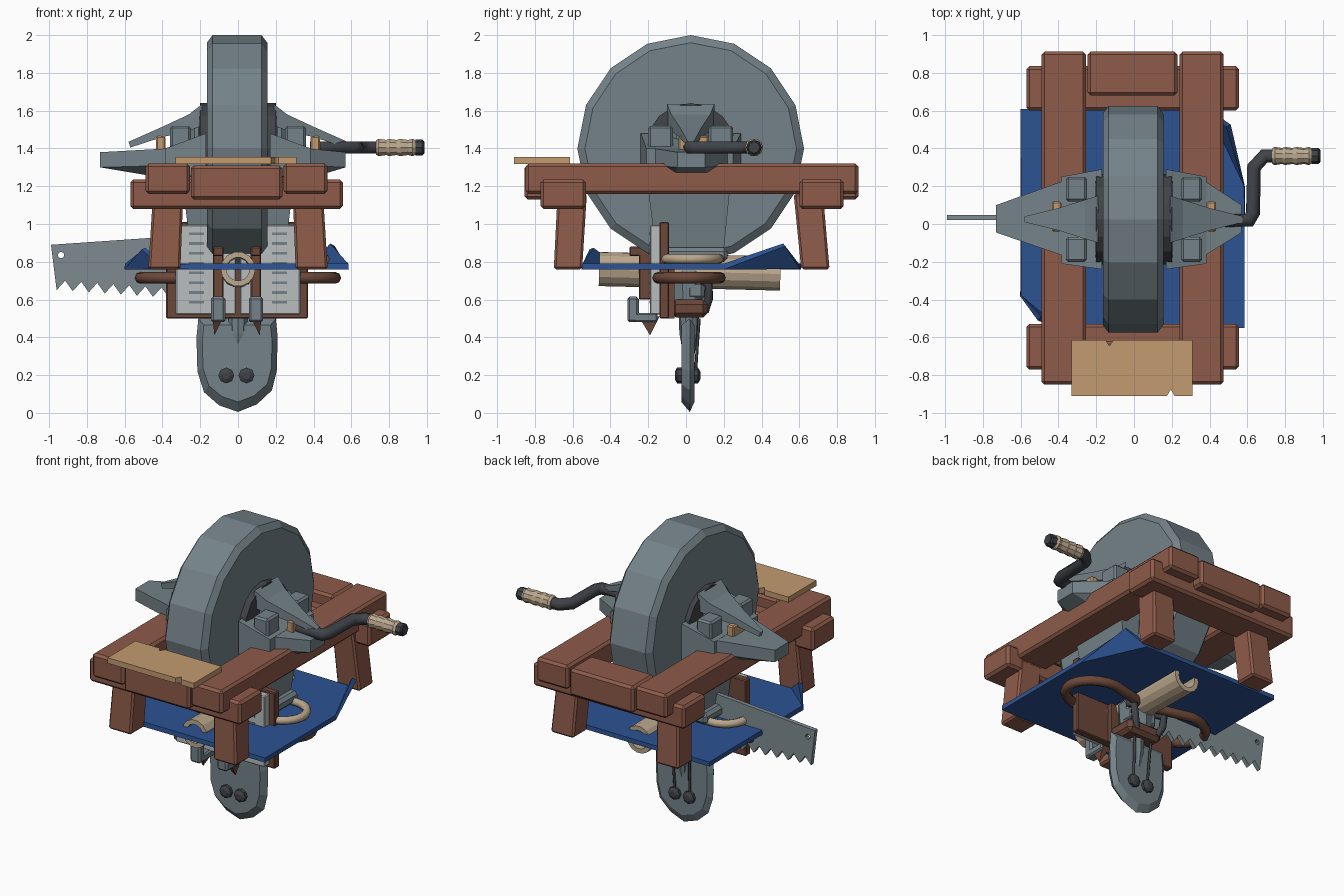
import bpy, bmesh, math
from mathutils import Vector

if "Cube" in bpy.data.objects:
    bpy.data.objects.remove(bpy.data.objects["Cube"])


def mat(name, r, g, b):
    m = bpy.data.materials.new(name)
    m.diffuse_color = (r, g, b, 1)
    m.use_nodes = True
    m.node_tree.nodes["Principled BSDF"].inputs["Base Color"].default_value = m.diffuse_color
    return m


STONE = mat("stone grey", .175, .225, .25)
STEEL = mat("saw steel", .21, .26, .28)
DARK = mat("dark iron", .05, .055, .065)
WOOD = mat("red brown wood", .27, .105, .068)
LEATHER = mat("dark leather", .15, .065, .042)
PLANK = mat("pale plank", .55, .33, .16)
WRAP = mat("beige wrap", .50, .39, .27)
BLUE = mat("blue cloth", .025, .085, .29)
PAPER = mat("paper grey", .48, .51, .52)


def finish(name, bm, m, bevel=0):
    if bevel:
        bmesh.ops.bevel(bm, geom=bm.edges[:], offset=bevel, segments=1, affect='EDGES')
    bmesh.ops.recalc_face_normals(bm, faces=bm.faces)
    me = bpy.data.meshes.new(name)
    bm.to_mesh(me)
    bm.free()
    me.materials.append(m)
    o = bpy.data.objects.new(name, me)
    bpy.context.collection.objects.link(o)
    return o


def hull(name, pts, m, bevel=0):
    bm = bmesh.new()
    for p in pts:
        bm.verts.new(p)
    r = bmesh.ops.convex_hull(bm, input=bm.verts[:])
    junk = set(r["geom_interior"]) | set(r["geom_unused"])
    bmesh.ops.delete(bm, geom=[v for v in junk if isinstance(v, bmesh.types.BMVert)], context='VERTS')
    bmesh.ops.dissolve_limit(bm, angle_limit=.02, verts=bm.verts[:], edges=bm.edges[:])
    return finish(name, bm, m, bevel)


def box(name, x0, x1, y0, y1, z0, z1, m, bevel=0):
    return hull(name, [(x, y, z) for x in (x0, x1) for y in (y0, y1) for z in (z0, z1)], m, bevel)


def rect_x(x, y0, y1, z0, z1):
    return [(x, y, z) for y in (y0, y1) for z in (z0, z1)]


def rect_z(z, x0, x1, y0, y1):
    return [(x, y, z) for x in (x0, x1) for y in (y0, y1)]


def lathe(name, prof, n, m, origin, axis=(1, 0, 0), closed=False):
    """Spin (distance along axis, radius) points around an axis."""
    bm = bmesh.new()
    q = Vector((1, 0, 0)).rotation_difference(Vector(axis))
    rings = []
    for t, r in prof:
        rings.append([bm.verts.new(q @ Vector((t, r * math.cos(a), r * math.sin(a))) + Vector(origin))
                      for a in (2 * math.pi * i / n for i in range(n))])
    pairs = list(zip(rings, rings[1:])) + ([(rings[-1], rings[0])] if closed else [])
    for a, b in pairs:
        for i in range(n):
            j = (i + 1) % n
            bm.faces.new((a[i], a[j], b[j], b[i]))
    if not closed:
        bm.faces.new(rings[0])
        bm.faces.new(rings[-1])
    return finish(name, bm, m)


def plate(name, outline, to3d, offset, m):
    """Extrude a 2D outline, mapped to 3D, by an offset vector."""
    bm = bmesh.new()
    f = bm.faces.new([bm.verts.new(to3d(*p)) for p in outline])
    r = bmesh.ops.extrude_face_region(bm, geom=[f])
    bmesh.ops.translate(bm, vec=offset, verts=[v for v in r["geom"] if isinstance(v, bmesh.types.BMVert)])
    return finish(name, bm, m)


def tube(name, pts, r, m, res=1):
    cu = bpy.data.curves.new(name, 'CURVE')
    cu.dimensions = '3D'
    cu.bevel_depth, cu.bevel_resolution, cu.use_fill_caps = r, res, True
    s = cu.splines.new('POLY')
    s.points.add(len(pts) - 1)
    for p, c in zip(s.points, pts):
        p.co = (*c, 1)
    tmp = bpy.data.objects.new(name + "_tmp", cu)
    bpy.context.collection.objects.link(tmp)
    bpy.context.view_layer.update()
    me = bpy.data.meshes.new_from_object(tmp.evaluated_get(bpy.context.evaluated_depsgraph_get()))
    bpy.data.objects.remove(tmp)
    me.materials.clear()
    me.materials.append(m)
    o = bpy.data.objects.new(name, me)
    bpy.context.collection.objects.link(o)
    return o


# Grinding wheel and its dark hub disc
C = (0, .025, 1.4)
lathe("grinding_wheel", [(-.165, .56), (-.135, .6), (.125, .6), (.155, .56)], 16, STONE, C)
lathe("hub_disc", [(-.205, .19), (-.2, .24), (.2, .24), (.205, .19)], 16, DARK, C)

# Table frame, cross beams and legs
for s, side in ((-1, "left"), (1, "right")):
    xa, xb = (-.49, -.255) if s < 0 else (.24, .475)
    box(side + "_long_beam", xa, xb, -.85, .912, 1.16, 1.32, WOOD, .016)
    for y0, end in ((-.68, "front"), (.57, "back")):
        lean = .04 if y0 > 0 else -.02
        hull(f"{end}_{side}_leg", rect_z(1.16, s * .29, s * .45, y0, y0 + .155)
             + rect_z(.76, s * .305, s * .475, y0 + lean, y0 + lean + .15), WOOD, .012)
box("front_end_beam", -.25, .235, -.855, -.62, 1.13, 1.31, WOOD, .016)
box("back_end_beam", -.245, .23, .68, .912, 1.13, 1.31, WOOD, .016)
box("front_cross_beam", -.57, .555, -.77, -.53, 1.08, 1.235, WOOD, .016)
box("back_cross_beam", -.57, .555, .60, .835, 1.08, 1.235, WOOD, .016)

# Loose plank with chipped edges
plate("loose_plank", [(-.33, -.615), (-.15, -.615), (-.13, -.645), (-.11, -.615), (.31, -.615), (.31, -.91),
                      (.215, -.91), (.195, -.875), (.175, -.91), (-.33, -.91)],
      lambda x, y: (x, y, 1.318), (0, 0, .037), PLANK)

# Axle bearings, arched covers and lower brackets on both sides
for s, side, tip in ((-1, "left", .73), (1, "right", .57)):
    hull(side + "_bearing", rect_x(s * .17, -.24, .29, 1.24, 1.48) + rect_x(s * .385, -.21, .25, 1.28, 1.40)
         + rect_x(s * .36, -.06, .12, 1.24, 1.40), STONE)
    for y0 in (-.2, .12):
        box(side + "_bearing_lug", s * .25, s * .36, y0, y0 + .13, 1.38, 1.52, STONE, .012)
    hull(side + "_arm", rect_x(s * .37, -.17, .23, 1.31, 1.40) + rect_x(s * .37, -.06, .12, 1.24, 1.40)
         + rect_x(s * tip, -.045, .10, 1.30, 1.38), STONE)
    arch = [(.19, 1.635), (.26, 1.58), (.40, 1.515), (.58, 1.435), (.57, 1.405), (.40, 1.46), (.27, 1.49), (.19, 1.52)]
    o = plate(side + "_arched_cover", [(s * x, z) for x, z in arch], lambda x, z: (x, -.1, z), (0, .25, 0), STONE)
    for v in o.data.vertices:  # narrow towards the tip
        k = max(.12, 1 - (abs(v.co.x) - .19) / .4)
        v.co.y = .025 + (v.co.y - .025) * k
    box(side + "_collar", s * .19, s * .25, -.07, .12, 1.4, 1.6, STONE, .02)
    box(side + "_peg", s * .385, s * .435, -.04, .12, 1.385, 1.465, PLANK, .008)
    hull(side + "_lower_bracket", rect_z(1.26, s * .16, s * .30, -.21, .24)
         + rect_z(.86, s * .12, s * .25, -.16, .2), STONE)
box("lower_flange", -.30, .30, -.17, .22, .80, .875, STONE, .02)

# Crank with wrapped grip
tube("crank_arm", [(.38, .02, 1.405), (.61, .02, 1.405), (.63, .06, 1.405), (.635, .30, 1.405), (.69, .36, 1.405),
                   (.985, .36, 1.405)], .038, DARK)
lathe("crank_grip", [(.73, .04), (.745, .048), (.785, .042), (.80, .048), (.84, .042), (.86, .048), (.90, .042),
                     (.925, .048), (.94, .04)], 10, WRAP, (0, .36, 1.405))
lathe("crank_end", [(.94, .042), (.975, .042), (.987, .03)], 8, DARK, (0, .36, 1.405))

# Blue cloth with two lifted corners
bm = bmesh.new()
P = [bm.verts.new(p) for p in [(-.6, .61, .775), (.40, .6, .775), (.585, .2, .775), (.585, -.55, .775),
                               (-.40, -.55, .775), (-.6, -.38, .775), (-.5, -.5, .87), (.5, .52, .89)]]
for f in ((0, 5, 4, 3, 2, 1), (5, 6, 4), (2, 7, 1)):
    bm.faces.new([P[i] for i in f])
cloth = finish("blue_cloth", bm, BLUE)
sol = cloth.modifiers.new("thickness", 'SOLIDIFY')
sol.thickness, sol.offset = .03, 0

# Open book with text lines
box("book_cover", -.38, .37, -.14, -.09, .50, 1.01, LEATHER, .006)
box("book_spine", -.13, .13, -.11, -.06, .50, 1.01, LEATHER)
for s, side in ((-1, "left"), (1, "right")):
    box(side + "_pages", s * .01, s * .33, -.19, -.135, .52, .995, PAPER, .006)
    for i in range(8):
        box(side + "_text_line", s * .18, s * .26, -.194, -.188, .578 + i * .052, .592 + i * .052, STONE)
    # Straps, clips and pointed strap ends
    x = s * .1 - .005
    box(side + "_strap", x - .028, x + .028, -.25, -.185, .60, .92, LEATHER, .006)
    box(side + "_strap_top", x - .028, x + .028, -.30, -.19, .83, .88, LEATHER, .006)
    box(side + "_clip_plate", x - .038, x + .038, -.31, -.25, .48, .615, STONE, .012)
    box(side + "_clip_foot", x - .038, x + .038, -.28, -.15, .48, .53, STONE, .01)
    hull(side + "_strap_end", rect_z(.51, x - .03, x + .03, -.25, -.14) + [(x + s * .02, -.19, .41)], LEATHER)

    # Carrying loops: leather below the cloth, rope above it
    arc = [math.pi * (i / 12 - .5) for i in range(13)]
    tube(side + "_leather_loop", [(s * .06, -.10, .715)] + [(s * (.3 + .215 * math.cos(a)), .015 + .165 * math.sin(a), .715)
                                  for a in arc] + [(s * .06, .12, .715)], .031, LEATHER, 2)
    tube(side + "_rope_loop", [(s * .1, -.12, .815)] + [(s * (.31 + .15 * math.cos(a)), .03 + .145 * math.sin(a), .815)
                               for a in arc] + [(s * .1, .16, .815)], .026, WRAP, 2)

# Hollow paper roll running front to back
lathe("paper_roll", [(-.46, .092), (.50, .092), (.50, .062), (-.46, .062)], 14, WRAP, (0, 0, .75),
      (0, 1, -.025), True)

# Saw blade with teeth and a hole
teeth = []
for i in range(10):
    x = -.96 + i * .085
    teeth += [(x, .65 - i * .006), (x + .045, .70 - i * .006)]
saw = plate("saw_blade", teeth + [(-.12, .60), (-.12, .95), (-.99, .89)], lambda x, z: (x, .02, z), (0, .028, 0), STEEL)
cut = lathe("saw_hole_cutter", [(-.1, .017), (.1, .017)], 10, DARK, (-.937, .03, .835), (0, 1, 0))
cut.hide_render = True
cut.hide_set(True)
b = saw.modifiers.new("hole", 'BOOLEAN')
b.object, b.operation, b.solver = cut, 'DIFFERENCE', 'EXACT'
bpy.context.view_layer.update()
holed = bpy.data.meshes.new_from_object(saw.evaluated_get(bpy.context.evaluated_depsgraph_get()))
saw.modifiers.clear()
saw.data = holed
bpy.data.objects.remove(cut)

# Spade blade, socket and belt
edge = [(-.21, .50), (-.22, .40), (-.215, .22), (-.18, .11), (-.10, .04), (0, .005), (.10, .045), (.18, .12),
        (.205, .22), (.21, .40), (.20, .50)]
hull("spade_blade", [(x, .02, z) for x, z in edge]
     + [(x * .86, y, .3 + (z - .3) * .82) for x, z in edge for y in (-.025, .045)], STONE)
lathe("spade_socket", [(-.24, .025), (-.1, .05), (.02, .055), (.06, .10), (.22, .11), (.26, .07)], 10, STONE,
      (0, .015, .52), (0, 0, 1))
box("belt", -.13, .13, -.08, .115, .505, .60, LEATHER, .025)
box("belt_pouch", -.1, .1, .0, .10, .60, .70, STONE, .02)

# Dark studs on both faces of the spade, hung on thin rods
for x in (-.062, .045):
    for y, side in ((-.035, "front"), (.052, "back")):
        lathe(side + "_stud", [(-.024, .02), (-.012, .042), (.012, .042), (.024, .02)], 8, DARK, (x, y, .198), (0, 1, 0))
    tube("stud_rod", [(x, .05, .2), (x * 1.1, .06, .36), (x * 1.2, .07, .5)], .008, DARK)
    tube("dark_hook", [(x * 2, .06, .72), (x * 2.2, .12, .68), (x * 2, .12, .6), (x * 1.5, .1, .54)], .025, DARK)
